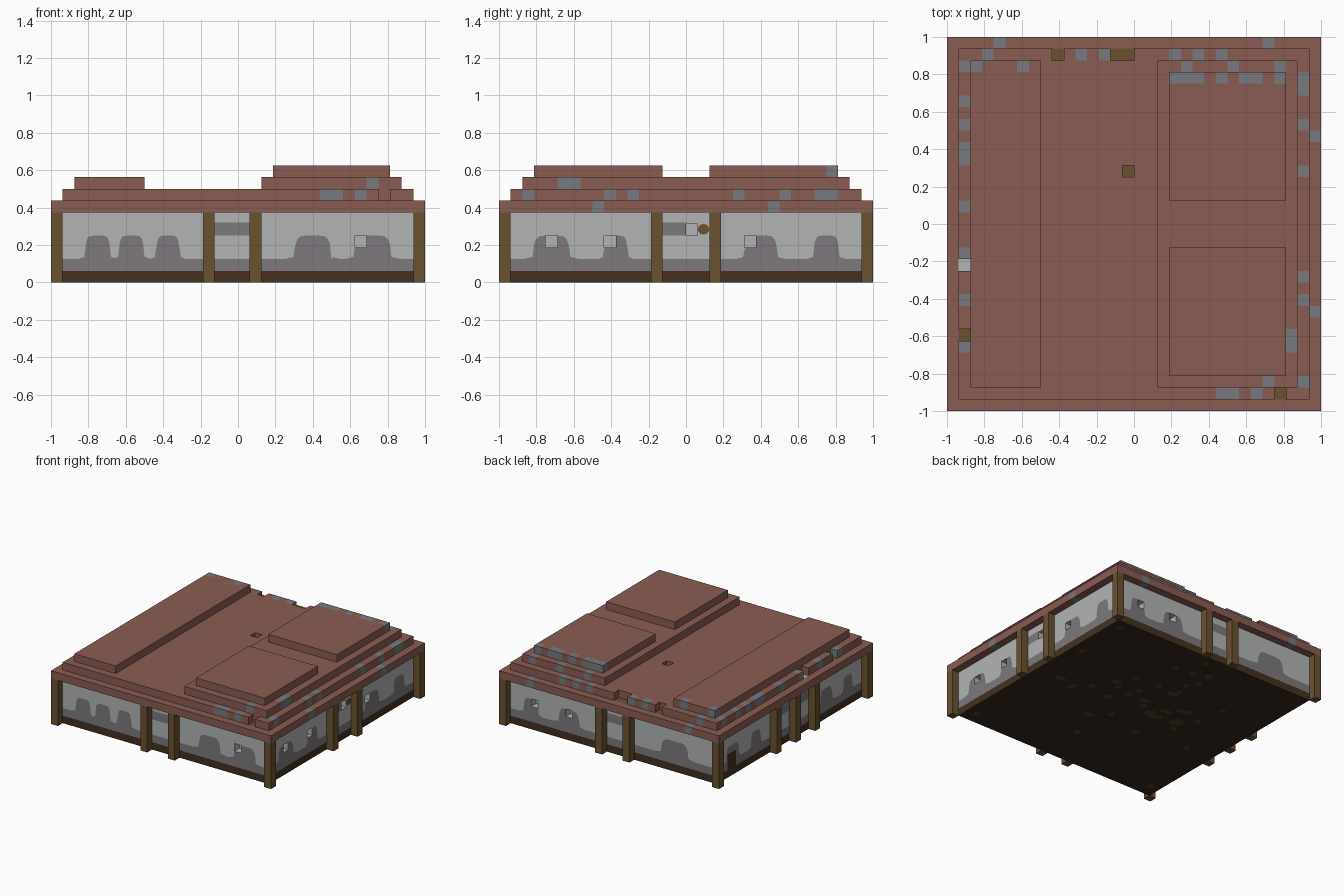
import bpy, bmesh, math, random
from mathutils import Matrix, Vector

if "Cube" in bpy.data.objects:
    bpy.data.objects.remove(bpy.data.objects["Cube"], do_unlink=True)

C = 1 / 16          # block size
D = 1 - C           # distance of the wall faces from the centre


def material(name, rgb):
    lin = [((c / 255 + 0.055) / 1.055) ** 2.4 for c in rgb] + [1]
    m = bpy.data.materials.new(name)
    m.use_nodes = True
    m.diffuse_color = lin
    m.node_tree.nodes["Principled BSDF"].inputs["Base Color"].default_value = lin
    return m


TILE = material("red roof tile", (138, 92, 82))
SLATE = material("grey patch", (120, 122, 126))
WOOD = material("timber", (106, 82, 48))
PLASTER = material("pale plaster", (178, 181, 179))
STAIN = material("dark plaster", (125, 121, 125))
BEAM = material("dark sill", (67, 49, 33))
FLOOR = material("dark earth", (56, 41, 29))
SPOT = material("earth spot", (84, 64, 42))


def finish(bm, name, mats):
    me = bpy.data.meshes.new(name)
    bm.to_mesh(me)
    bm.free()
    for m in mats:
        me.materials.append(m)
    ob = bpy.data.objects.new(name, me)
    bpy.context.collection.objects.link(ob)
    return ob


def box(name, center, size, mat):
    bm = bmesh.new()
    bmesh.ops.create_cube(bm, size=1, matrix=Matrix.Translation(center) @ Matrix.Diagonal((*size, 1)))
    return finish(bm, name, [mat])


def quad(bm, pts, mat=0):
    bm.faces.new([bm.verts.new(p) for p in pts]).material_index = mat


# Roof: stepped layers of blocks, with patched and missing blocks
def roof_layer(name, level, rects, grey, holes=(), wood=(), pale=()):
    cells = {(i, j) for a, b, c, d in rects for i in range(a, b) for j in range(c, d)} - set(holes)
    z0 = 6 * C + level * C
    z1 = z0 + C
    bm = bmesh.new()
    for i, j in cells:
        k = 1 if (i, j) in grey else 2 if (i, j) in wood else 3 if (i, j) in pale else 0
        x, y = i * C - 1, j * C - 1
        ring = [(x, y), (x + C, y), (x + C, y + C), (x, y + C)]
        quad(bm, [(*p, z1) for p in ring], k)
        quad(bm, [(*p, z0) for p in reversed(ring)], k)
        for s, n in enumerate([(i, j - 1), (i + 1, j), (i, j + 1), (i - 1, j)]):
            if n not in cells:
                p, q = ring[s], ring[(s + 1) % 4]
                quad(bm, [(*p, z0), (*q, z0), (*q, z1), (*p, z1)], k)
    bmesh.ops.remove_doubles(bm, verts=bm.verts, dist=0.001)
    bmesh.ops.dissolve_limit(bm, angle_limit=0.01, verts=bm.verts, edges=bm.edges, delimit={'MATERIAL'})
    finish(bm, name, [TILE, SLATE, WOOD, PLASTER])


def row(j, cols):
    return [(i, j) for i in cols]


def col(i, rows):
    return [(i, j) for j in rows]


wood_holes = [(15, 20), (9, 30), (14, 30), (15, 30), (28, 1), (1, 6)]
pale_holes = [(1, 12)]
roof_layer("roof_eaves", 0, [(0, 32, 0, 32)], row(31, (4, 27)) + col(31, (8, 23)),
           wood=wood_holes, pale=pale_holes)
roof_layer("roof_second_step", 1, [(1, 31, 1, 31)],
           row(30, (3, 11, 13, 19, 21, 23)) + row(1, (23, 24, 26))
           + col(30, (2, 9, 11, 20, 24, 27, 28)) + col(1, (5, 9, 13, 17, 21, 22, 24, 26, 29)),
           holes=wood_holes + pale_holes)
roof_layer("roof_third_step", 2, [(2, 8, 2, 30), (18, 30, 2, 30)],
           row(29, (2, 6, 20, 24, 28)) + col(29, (5, 6)) + [(27, 2)])
roof_layer("roof_top_step", 3, [(19, 29, 18, 29), (19, 29, 3, 14)],
           row(28, (19, 20, 21, 23, 25, 26, 28)))


# Walls: a grid of blocks with a dark sill row and recessed window blocks
def wall(name, turn, windows):
    bm = bmesh.new()
    upright = (Matrix.Translation((0, -D, 3 * C)) @ Matrix.Rotation(math.pi / 2, 4, 'X')
               @ Matrix.Diagonal((D, 3 * C, 1, 1)))
    bmesh.ops.create_grid(bm, x_segments=30, y_segments=6, size=1, matrix=upright)
    pits = []
    for f in bm.faces:
        c = f.calc_center_median()
        f.material_index = int(c.z < C)
        if any(abs(c.x - u) < C / 4 and abs(c.z - z) < C / 4 for u, z in windows):
            pits.append(f)
    if pits:
        ret = bmesh.ops.extrude_discrete_faces(bm, faces=pits)
        for f in ret["faces"]:
            bmesh.ops.translate(bm, verts=f.verts, vec=(0, C, 0))
    bm.transform(turn)
    finish(bm, name, [PLASTER, BEAM])


# Stains: thin plates rising in rounded humps, cut out around the windows
def stain(name, turn, humps, windows, bands, foot=2 * C, base=True, mat=STAIN):
    def height(u):
        h = foot if base else C
        for a, b in humps:
            t = abs(2 * u - a - b) / (b - a)
            if t < 1:
                h = max(h, foot + (4 * C - foot) * (1 - t ** 6) ** 0.5)
            elif t < 1.5 and base:
                h = max(h, foot + 0.012 * (1.5 - t) / 0.5)
        return h

    bm = bmesh.new()
    y, step = -D - 0.002, C / 8
    n = round(2 * D / step)
    for k in range(n):
        a, b = -D + k * step, -D + (k + 1) * step
        cap = 1
        for u, z in windows:
            if abs((a + b) / 2 - u) < C / 2:
                cap = z - C / 2
        ha, hb = min(height(a), cap), min(height(b), cap)
        if max(ha, hb) > C + 0.001:
            quad(bm, [(a, y, C), (b, y, C), (b, y, hb), (a, y, ha)])
    for a, b in bands:
        quad(bm, [(a, y, 4 * C), (b, y, 4 * C), (b, y, 5 * C + 0.008), (a, y, 5 * C + 0.008)])
    bm.transform(turn)
    finish(bm, name, [mat])


LOW = 3.5 * C
sides = [
    # name, windows, humps, bands, posts
    ("front", [(0.65625, LOW)],
     [(-0.82, -0.68), (-0.64, -0.5), (-0.44, -0.31), (0.3, 0.5), (0.62, 0.82)],
     [(-2 * C, C)], (-2.5, 1.5)),
    ("right", [(-11.5 * C, LOW), (-6.5 * C, LOW), (5.5 * C, LOW), (C / 2, 4.5 * C)],
     [(-0.82, -0.62), (-0.44, -0.31), (0.31, 0.49), (0.68, 0.82)],
     [(-2 * C, 0)], (-2.5, 2.5)),
    ("back", [(-11.5 * C, LOW), (-6.5 * C, LOW)],
     [(-0.82, -0.68), (-0.5, -0.31), (0.43, 0.68)],
     [(-C, 2 * C)], (2.5, -1.5)),
    ("left", [],
     [(-0.82, -0.65), (-0.5, -0.37), (0.4, 0.56), (0.7, 0.82)],
     [(-3 * C, 0), (C, 4 * C)], (-3.5, 0.5, 4.5)),
]
for k, (side, windows, humps, bands, posts) in enumerate(sides):
    turn = Matrix.Rotation(k * math.pi / 2, 4, 'Z')
    wall(side + "_wall", turn, windows)
    stain(side + "_wall_stain", turn, humps, windows, bands)
    # Posts standing proud of the wall, plus one corner post per side
    for n, u in enumerate((*posts, 15.5)):
        center = turn @ Vector((u * C, -D - C / 2, 3 * C))
        label = "corner_post" if u == 15.5 else "post_%d" % (n + 1)
        box(side + "_" + label, center, (C, C, 6 * C), WOOD)

# Timber knob stain beside the side window, and a muddy patch on the other side
bm = bmesh.new()
bmesh.ops.create_circle(bm, cap_ends=True, segments=12, radius=1,
                        matrix=Matrix.Translation((D + 0.003, 1.5 * C, 4.55 * C))
                        @ Matrix.Rotation(math.pi / 2, 4, 'Y')
                        @ Matrix.Diagonal((0.028, 0.031, 1, 1)))
finish(bm, "timber_patch", [WOOD])
box("mud_patch", (-D - 0.003, 0.75, 2 * C), (0.004, 0.11, 2 * C), BEAM)

# Underside with scattered spots
box("floor", (0, 0, 0.007), (2 * D, 2 * D, 0.008), FLOOR)
random.seed(4)
bm = bmesh.new()
for n in range(48):
    spread = 0.3 if n < 18 else 0.55
    x, y = (max(-0.85, min(0.85, random.gauss(0, spread))) for _ in range(2))
    long = random.choice((1, 1, 1, 2))
    bmesh.ops.create_circle(bm, cap_ends=True, segments=10, radius=0.027,
                            matrix=Matrix.Translation((x, y, 0.001 + n * 0.00002))
                            @ Matrix.Rotation(math.pi, 4, 'X')
                            @ Matrix.Diagonal((long, 1, 1, 1)))
finish(bm, "floor_spots", [SPOT])
